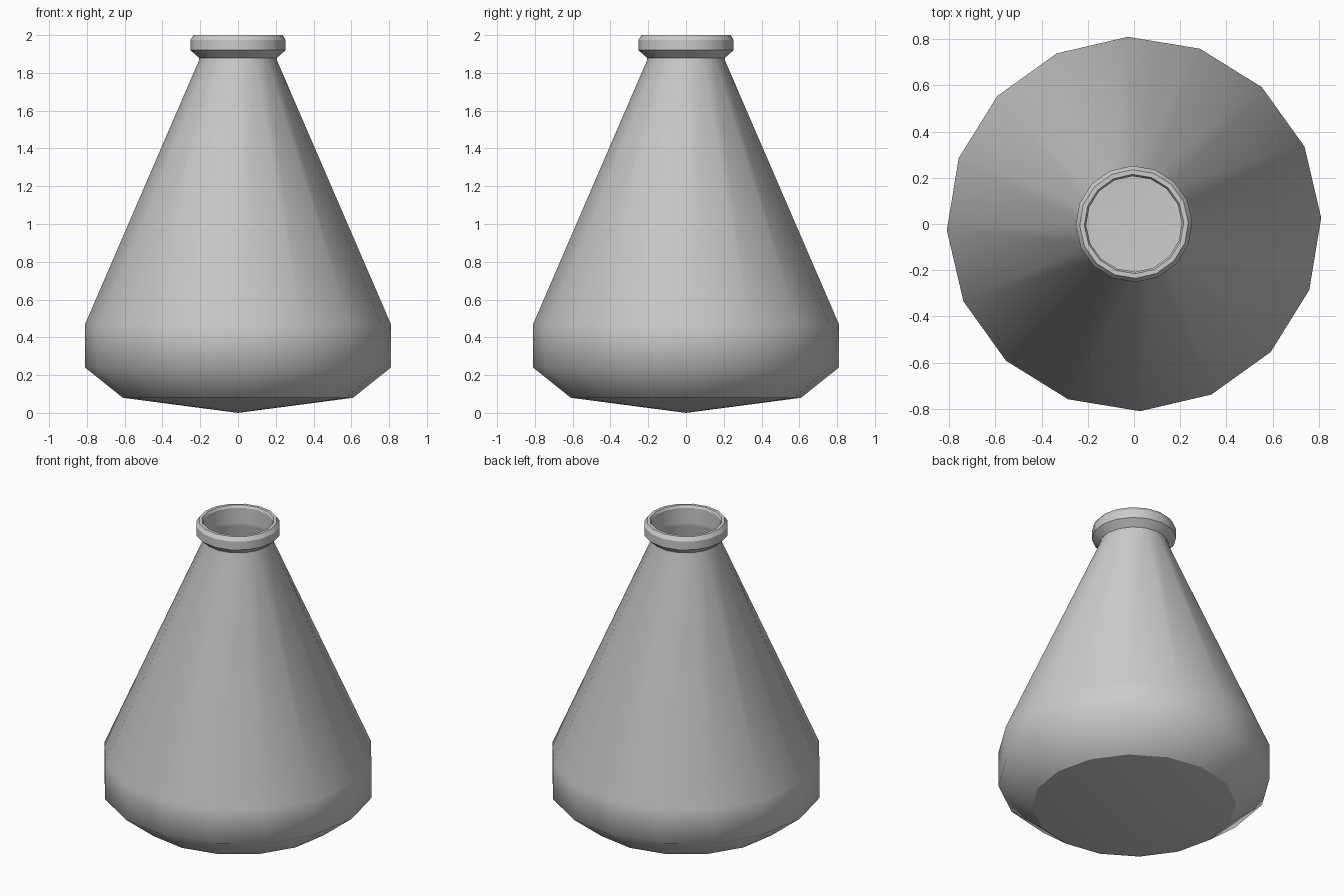
import bpy, bmesh, math

if "Cube" in bpy.data.objects:
    bpy.data.objects.remove(bpy.data.objects["Cube"])

SIDES = 16
TURN = math.radians(1.9)


def lathe(name, profile, sharp=(), closed=False):
    """Revolve (radius, z) points; rings listed in sharp get hard edges."""
    bm = bmesh.new()
    rings = []
    for r, z in profile:
        if r == 0:
            rings.append([bm.verts.new((0, 0, z))] * SIDES)
        else:
            rings.append([bm.verts.new((r * math.cos(TURN + math.tau * i / SIDES),
                                        r * math.sin(TURN + math.tau * i / SIDES), z))
                          for i in range(SIDES)])
    pairs = list(zip(rings, rings[1:]))
    if closed:
        pairs.append((rings[-1], rings[0]))
    for a, b in pairs:
        for i in range(SIDES):
            j = (i + 1) % SIDES
            corners = list(dict.fromkeys((a[i], a[j], b[j], b[i])))
            bm.faces.new(corners).smooth = True
    for k in sharp:
        for i in range(SIDES):
            bm.edges.get((rings[k][i], rings[k][(i + 1) % SIDES])).smooth = False
    mesh = bpy.data.meshes.new(name)
    bm.to_mesh(mesh)
    bm.free()
    obj = bpy.data.objects.new(name, mesh)
    bpy.context.collection.objects.link(obj)
    return obj


# Conical flask body, open at the neck, with a shallow pointed base
lathe("flask_body",
      [(0, 0.0), (0.61, 0.08), (0.81, 0.24), (0.81, 0.47), (0.207, 1.865), (0.207, 1.89)],
      sharp=(1,))

# Flared collar around the mouth
lathe("mouth_rim",
      [(0.207, 1.88), (0.252, 1.92), (0.252, 1.975), (0.235, 2.0), (0.215, 2.0), (0.207, 1.985)],
      sharp=range(6), closed=True)
